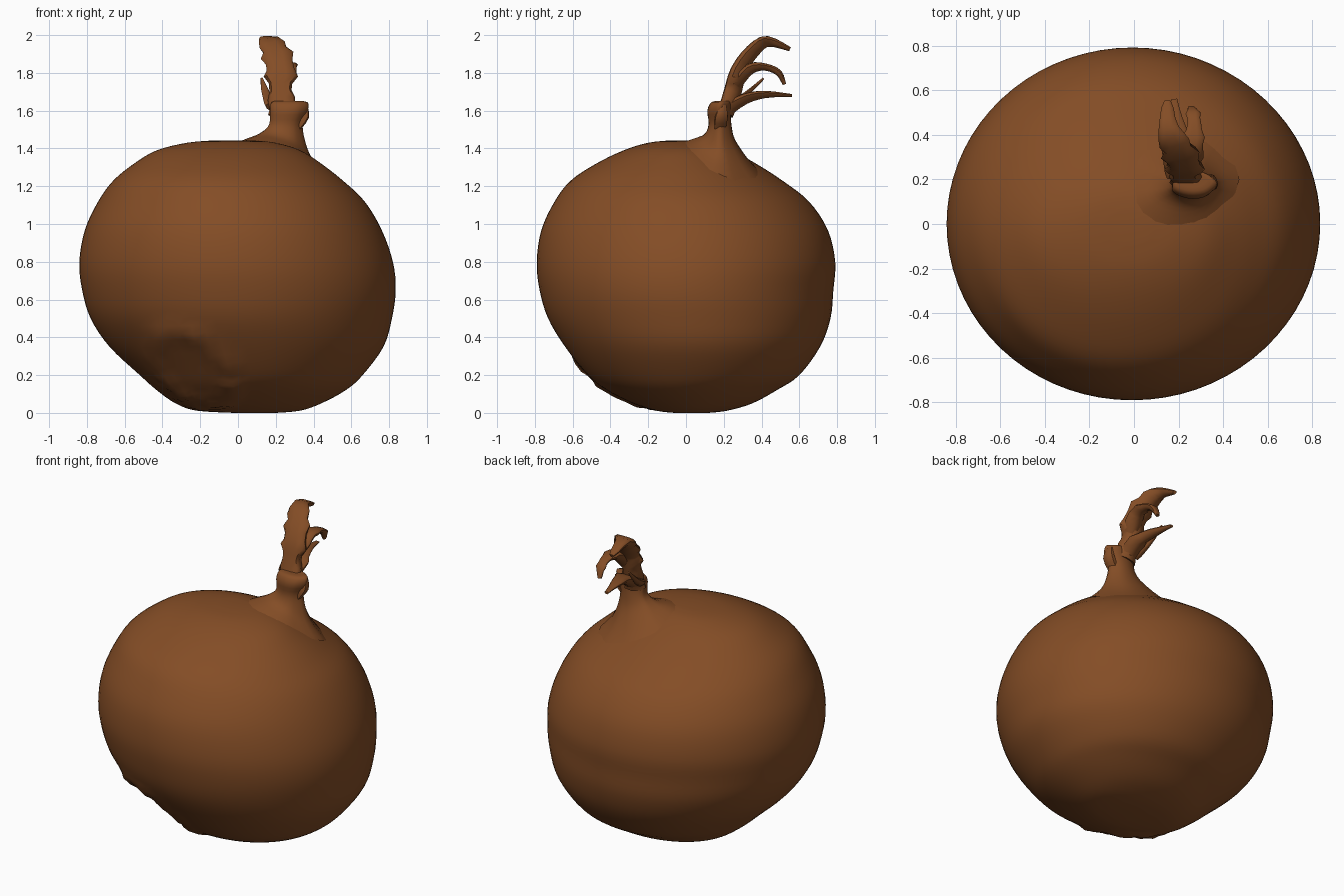
import bpy, bmesh, math, random
from mathutils import Vector

random.seed(4)
skin = bpy.data.materials.new("onion brown")
skin.diffuse_color = (0.23, 0.074, 0.019, 1)


def catmull(rows, n):
    """Smoothly resample rows of numbers, n steps per span."""
    out = []
    for i in range(len(rows) - 1):
        a, b, c, d = (rows[min(max(i + k, 0), len(rows) - 1)] for k in (-1, 0, 1, 2))
        for s in range(n):
            t = s / n
            out.append([0.5 * (2 * q + (r - p) * t + (2 * p - 5 * q + 4 * r - u) * t * t
                               + (3 * q - p - 3 * r + u) * t ** 3)
                        for p, q, r, u in zip(a, b, c, d)])
    return out + [list(rows[-1])]


def loft(name, rings, angle=60):
    """Skin a list of point rings and cap both ends."""
    bm = bmesh.new()
    vs = [[bm.verts.new(p) for p in ring] for ring in rings]
    n = len(vs[0])
    for a, b in zip(vs, vs[1:]):
        for i in range(n):
            j = (i + 1) % n
            bm.faces.new((a[i], a[j], b[j], b[i]))
    bm.faces.new(vs[0][::-1])
    bm.faces.new(vs[-1])
    bmesh.ops.recalc_face_normals(bm, faces=bm.faces)
    me = bpy.data.meshes.new(name)
    bm.to_mesh(me)
    bm.free()
    me.materials.append(skin)
    ob = bpy.data.objects.new(name, me)
    bpy.context.collection.objects.link(ob)
    bpy.context.view_layer.objects.active = ob
    ob.select_set(True)
    bpy.ops.object.shade_smooth_by_angle(angle=math.radians(angle))
    ob.select_set(False)
    return ob


def angles(n):
    return [2 * math.pi * i / n for i in range(n)]


# Bulb: height, left, right, front, back extents of each level
levels = [
    (0.00, -0.02, 0.20, -0.06, 0.12), (0.012, -0.22, 0.33, -0.16, 0.22),
    (0.05, -0.33, 0.44, -0.28, 0.35), (0.12, -0.43, 0.57, -0.42, 0.48),
    (0.20, -0.52, 0.66, -0.52, 0.60), (0.35, -0.68, 0.77, -0.64, 0.71),
    (0.50, -0.78, 0.815, -0.73, 0.765), (0.65, -0.825, 0.835, -0.775, 0.78),
    (0.80, -0.84, 0.82, -0.79, 0.79), (0.97, -0.81, 0.76, -0.765, 0.75),
    (1.12, -0.74, 0.67, -0.695, 0.65), (1.23, -0.66, 0.555, -0.61, 0.51),
    (1.32, -0.55, 0.44, -0.475, 0.37), (1.39, -0.43, 0.33, -0.33, 0.24),
    (1.43, -0.27, 0.20, -0.20, 0.14), (1.443, -0.12, 0.08, -0.08, 0.06)]
rings = []
for z, l, r, f, b in catmull(levels, 4):
    c = Vector(((l + r) / 2, (f + b) / 2, max(z, 0)))
    ring = []
    for a in angles(72):
        d = Vector((math.cos(a) * (r - l) / 2, math.sin(a) * (b - f) / 2, 0))
        p = c + d
        # Root scar: raised ragged rim round a shallow dent, low on the front left
        if p.y < 0 and 0.02 < z < 0.6:
            u, v = p.x + 0.24, z - 0.24
            e = math.hypot((u * 0.75 - v * 0.66) / 0.22, (u * 0.66 + v * 0.75) / 0.13)
            e = math.hypot((u * 0.75 - v * 0.66) / 0.24, (u * 0.66 + v * 0.75) / 0.15)
            h = 0.022 * math.exp(-((e - 1) / 0.22) ** 2) * random.uniform(0.4, 1.2)
            h -= 0.015 * math.exp(-(e / 0.7) ** 2)
            p += (p - Vector((0, 0, 0.72))).normalized() * h
        ring.append(p)
    rings.append(ring)
loft("bulb", rings)

# Neck: centre, radii and slope of each ring, flaring into the bulb
neck = [
    (0.21, 0.20, 1.32, 0.25, 0.23, -0.27, -0.42), (0.215, 0.19, 1.39, 0.17, 0.14, -0.27, -0.40),
    (0.235, 0.18, 1.46, 0.115, 0.08, -0.20, -0.2), (0.25, 0.18, 1.53, 0.088, 0.06, 0, 0),
    (0.265, 0.175, 1.60, 0.10, 0.062, 0, 0), (0.268, 0.185, 1.645, 0.095, 0.05, 0, 0),
    (0.26, 0.20, 1.65, 0.05, 0.025, 0, 0)]
rings = []
for x, y, z, rx, ry, sx, sy in catmull(neck, 3):
    rings.append([(x + rx * math.cos(a) * (1 + 0.05 * math.cos(5 * a)), y + ry * math.sin(a),
                   z + sx * rx * math.cos(a) + sy * ry * math.sin(a)) for a in angles(24)])
loft("neck", rings)


def dry_leaf(name, rows):
    """Flattened, slightly ragged strip; rows are x, y, z, half width, half thickness."""
    rows = catmull(rows, 3)
    rings = []
    for i, (x, y, z, w, t) in enumerate(rows):
        p = Vector((x, y, z))
        tan = Vector(rows[min(i + 1, len(rows) - 1)][:3]) - Vector(rows[max(i - 1, 0)][:3])
        side = Vector((1, 0, 0)) - tan * (tan.x / tan.length_squared)
        side.normalize()
        up = tan.cross(side).normalized()
        w *= random.uniform(0.85, 1.15)
        rings.append([p + side * w * math.cos(a) + up * t * (math.sin(a) - 0.5 * math.cos(a) ** 2)
                      for a in angles(10)])
    loft(name, rings, 50)


# Withered leaves curling backward from the neck
dry_leaf("tall_leaf", [
    (0.24, 0.21, 1.58, 0.075, 0.045), (0.225, 0.25, 1.70, 0.065, 0.05),
    (0.225, 0.28, 1.81, 0.085, 0.045), (0.195, 0.35, 1.91, 0.075, 0.04),
    (0.155, 0.43, 1.965, 0.05, 0.03), (0.15, 0.55, 1.925, 0.015, 0.012)])
dry_leaf("hooked_leaf", [
    (0.24, 0.27, 1.74, 0.05, 0.03), (0.26, 0.34, 1.82, 0.055, 0.03),
    (0.27, 0.42, 1.83, 0.04, 0.02), (0.265, 0.49, 1.80, 0.03, 0.018),
    (0.255, 0.52, 1.74, 0.012, 0.01)])
dry_leaf("low_leaf", [
    (0.23, 0.21, 1.60, 0.06, 0.04), (0.23, 0.31, 1.66, 0.06, 0.03),
    (0.20, 0.42, 1.685, 0.035, 0.02), (0.18, 0.56, 1.68, 0.012, 0.008)])
dry_leaf("thin_leaf", [
    (0.18, 0.22, 1.62, 0.035, 0.025), (0.15, 0.31, 1.68, 0.025, 0.015),
    (0.125, 0.41, 1.77, 0.008, 0.006)])
dry_leaf("collar_flap", [
    (0.30, 0.18, 1.50, 0.03, 0.03), (0.345, 0.19, 1.57, 0.03, 0.035),
    (0.35, 0.20, 1.63, 0.012, 0.015)])
